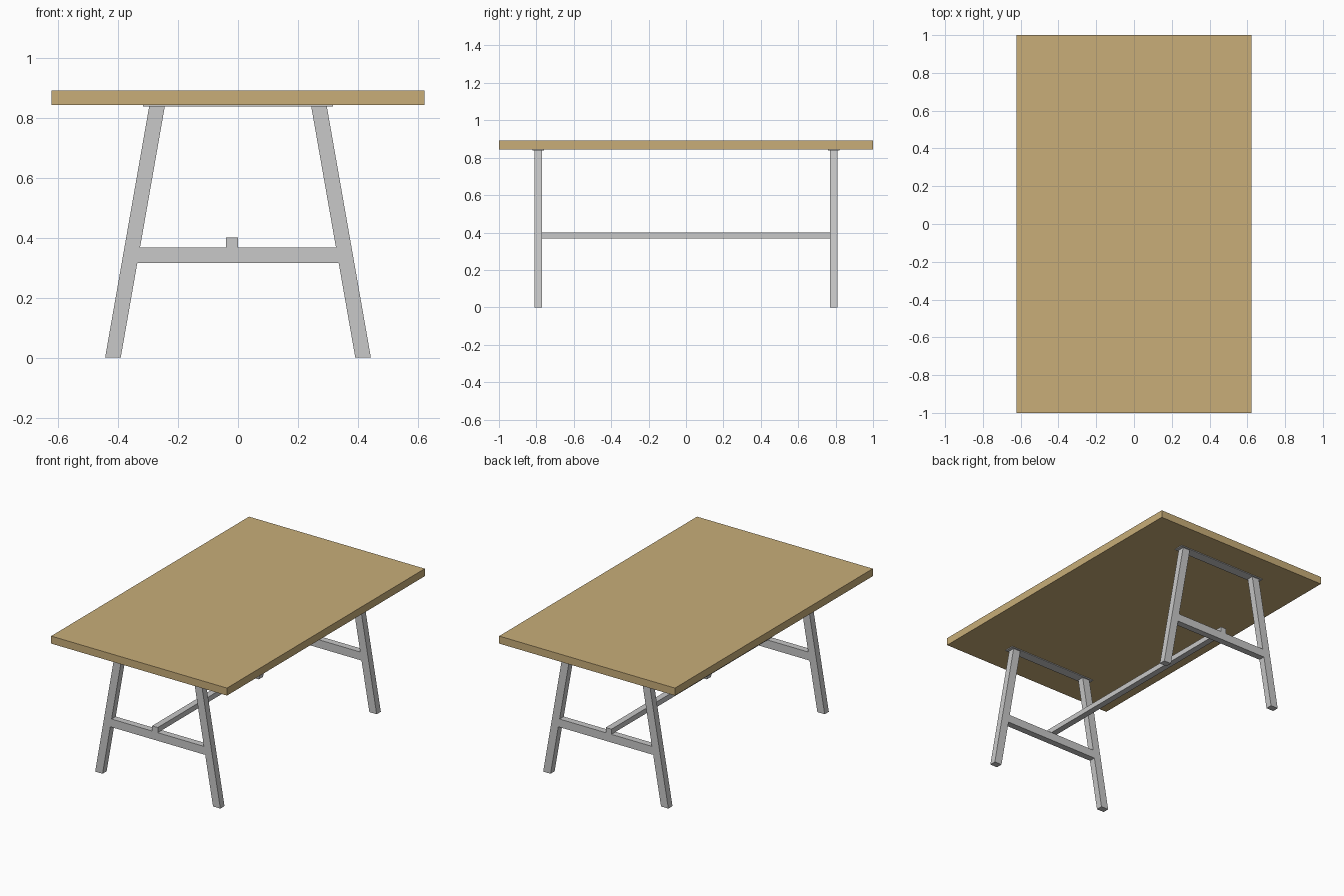
import bpy

if "Cube" in bpy.data.objects:
    bpy.data.objects.remove(bpy.data.objects["Cube"], do_unlink=True)


def make_material(name, rgb):
    mat = bpy.data.materials.new(name)
    mat.use_nodes = True
    mat.diffuse_color = (*rgb, 1)
    mat.node_tree.nodes["Principled BSDF"].inputs["Base Color"].default_value = (*rgb, 1)
    return mat


wood = make_material("light wood", (0.58, 0.42, 0.19))
metal = make_material("light grey metal", (0.58, 0.58, 0.58))


def prism(name, outline, y0, y1, mat):
    """Extrude an (x, z) outline from y0 to y1."""
    n = len(outline)
    verts = [(x, y, z) for y in (y0, y1) for x, z in outline]
    faces = [list(range(n)), list(range(2 * n - 1, n - 1, -1))]
    faces += [(i, i + n, (i + 1) % n + n, (i + 1) % n) for i in range(n)]
    mesh = bpy.data.meshes.new(name)
    mesh.from_pydata(verts, [], faces)
    mesh.materials.append(mat)
    obj = bpy.data.objects.new(name, mesh)
    bpy.context.collection.objects.link(obj)
    return obj


def box(name, x0, x1, y0, y1, z0, z1, mat):
    return prism(name, [(x0, z0), (x1, z0), (x1, z1), (x0, z1)], y0, y1, mat)


TOP_Z, UNDER_Z, PLATE_Z = 0.891, 0.843, 0.838
OUT_Y, IN_Y = 0.811, 0.769
BAR_Z0, BAR_Z1 = 0.315, 0.367


def leg_inner(z):
    """Distance from the centre line to the inner edge of a leg."""
    return 0.391 - 0.147 * z / PLATE_Z


# Table top
box("table_top", -0.622, 0.622, -1, 1, UNDER_Z, TOP_Z, wood)

# Two trestles: splayed legs, a crossbar between them and a mounting plate
for end, s in (("front", -1), ("back", 1)):
    y0, y1 = sorted((s * IN_Y, s * OUT_Y))
    for side, m in (("left", 1), ("right", -1)):
        a, b = leg_inner(0), leg_inner(PLATE_Z)
        outline = [(m * a, 0), (m * (a + 0.052), 0),
                   (m * (b + 0.052), PLATE_Z), (m * b, PLATE_Z)]
        if m < 0:
            outline.reverse()
        prism(f"{end}_{side}_leg", outline, y0, y1, metal)
    a, b = leg_inner(BAR_Z0), leg_inner(BAR_Z1)
    prism(f"{end}_crossbar", [(-a, BAR_Z0), (a, BAR_Z0), (b, BAR_Z1), (-b, BAR_Z1)],
          y0, y1, metal)
    box(f"{end}_mounting_plate", -0.316, 0.316, y0 - 0.01, y1 + 0.01,
        PLATE_Z, UNDER_Z, metal)

# Long stretcher lying on the crossbars
box("stretcher", -0.04, 0, -OUT_Y, OUT_Y, BAR_Z1, 0.4, metal)
